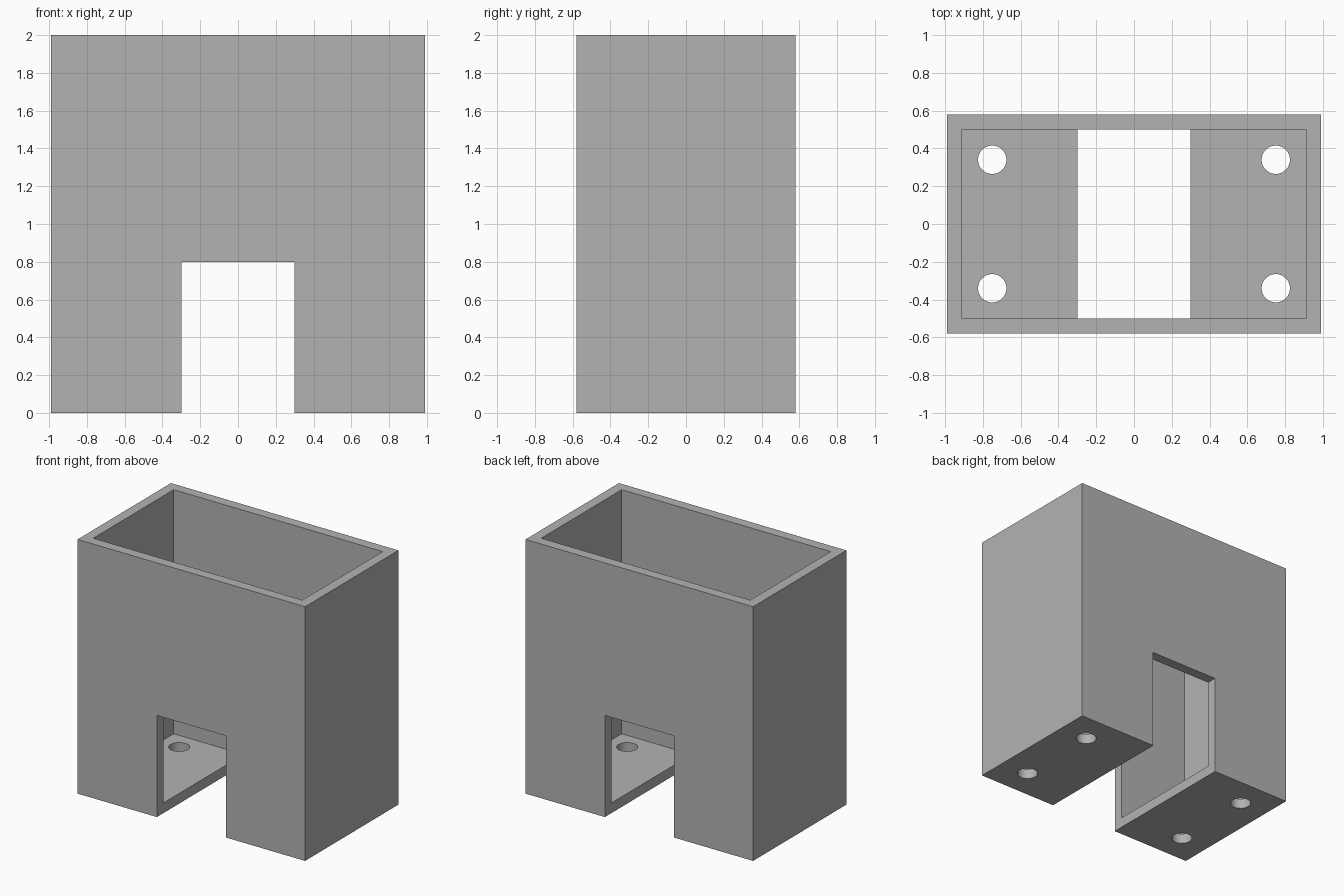
import bpy, math

default = bpy.data.objects.get("Cube")
if default:
    bpy.data.objects.remove(default, do_unlink=True)

WIDTH, DEPTH, HEIGHT, WALL = 1.98, 1.16, 2.0, 0.08
NOTCH_WIDTH, NOTCH_HEIGHT = 0.6, 0.8
HOLE_X, HOLE_Y, HOLE_RADIUS = 0.75, 0.34, 0.075

grey = bpy.data.materials.new("plain grey")
grey.use_nodes = True
colour = (0.45, 0.45, 0.45, 1)
grey.diffuse_color = colour
grey.node_tree.nodes["Principled BSDF"].inputs["Base Color"].default_value = colour


def box(name, size, bottom):
    """Box centred on x and y, standing on the given height."""
    bpy.ops.mesh.primitive_cube_add(size=1, location=(0, 0, bottom + size[2] / 2))
    obj = bpy.context.object
    obj.name = name
    obj.scale = size
    bpy.ops.object.transform_apply(location=True, rotation=False, scale=True)
    obj.data.materials.append(grey)
    return obj


# Outer block
housing = box("housing", (WIDTH, DEPTH, HEIGHT), 0)

# Open cavity above the floor, and the slot through front, back and floor
cutters = [
    box("cavity_cutter", (WIDTH - 2 * WALL, DEPTH - 2 * WALL, HEIGHT), WALL),
    box("slot_cutter", (NOTCH_WIDTH, DEPTH + 1, NOTCH_HEIGHT + 0.5), -0.5),
]

# Four mounting holes in the floor
for sx in (-1, 1):
    for sy in (-1, 1):
        bpy.ops.mesh.primitive_cylinder_add(
            vertices=48, radius=HOLE_RADIUS, depth=4 * WALL,
            location=(sx * HOLE_X, sy * HOLE_Y, WALL / 2))
        hole = bpy.context.object
        hole.name = "hole_cutter"
        hole.data.materials.append(grey)
        cutters.append(hole)

# Cut everything, then drop the cutters
bpy.ops.object.select_all(action="DESELECT")
bpy.context.view_layer.objects.active = housing
housing.select_set(True)
for cutter in cutters:
    cutter.hide_render = True
    mod = housing.modifiers.new(cutter.name, "BOOLEAN")
    mod.operation = "DIFFERENCE"
    mod.solver = "EXACT"
    mod.object = cutter
    bpy.ops.object.modifier_apply(modifier=mod.name)
for cutter in cutters:
    bpy.data.objects.remove(cutter, do_unlink=True)

bpy.ops.object.shade_smooth_by_angle(angle=math.radians(30))
